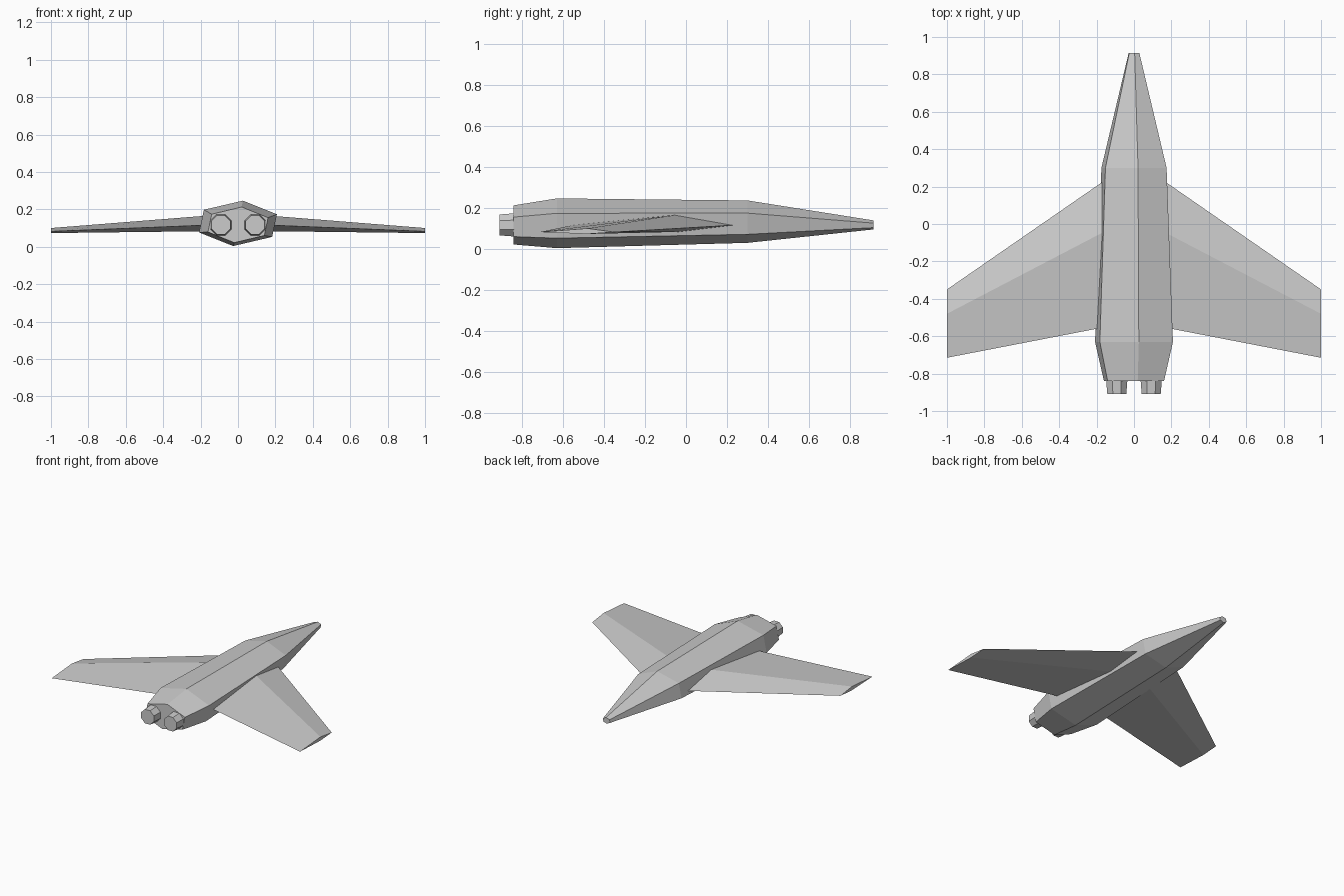
import bpy, bmesh
from math import sin, cos, pi, radians

cube = bpy.data.objects.get("Cube")
if cube:
    bpy.data.objects.remove(cube, do_unlink=True)

hull_grey = bpy.data.materials.new("hull_grey")
hull_grey.use_nodes = True
GREY = (0.6, 0.6, 0.6, 1)
hull_grey.diffuse_color = GREY
hull_grey.node_tree.nodes["Principled BSDF"].inputs["Base Color"].default_value = GREY


def loft(name, rings, mirror=False):
    """Skin a list of equal-sized rings and cap both ends."""
    bm = bmesh.new()
    loops = [[bm.verts.new(p) for p in ring] for ring in rings]
    for a, b in zip(loops, loops[1:]):
        for i in range(len(a)):
            j = (i + 1) % len(a)
            bm.faces.new((a[i], a[j], b[j], b[i]))
    bm.faces.new(loops[0])
    bm.faces.new(loops[-1])
    bmesh.ops.recalc_face_normals(bm, faces=bm.faces)
    mesh = bpy.data.meshes.new(name)
    bm.to_mesh(mesh)
    bm.free()
    mesh.materials.append(hull_grey)
    obj = bpy.data.objects.new(name, mesh)
    bpy.context.collection.objects.link(obj)
    if mirror:
        obj.modifiers.new("Mirror", 'MIRROR')
    return obj


def ring(sides, x, y, z, rx, rz, turn):
    """Elliptical polygon standing across the y axis."""
    angles = [2 * pi * i / sides + turn for i in range(sides)]
    return [(x + rx * sin(a), y, z + rz * cos(a)) for a in angles]


# Fuselage: slightly rolled hexagon, tail to nose (y, z, rx, rz)
STATIONS = [(-0.84, 0.117, 0.175, 0.096), (-0.63, 0.125, 0.227, 0.122),
            (0.30, 0.133, 0.190, 0.104), (0.915, 0.117, 0.031, 0.022)]
loft("fuselage", [ring(6, 0, y, z, rx, rz, radians(6.5))
                  for y, z, rx, rz in STATIONS])

# Engine nozzles: tapered octagons with flat tops
loft("engine_nozzles", [ring(8, 0.092, y, 0.117, r, r, pi / 8)
                        for y, r in ((-0.78, 0.066), (-0.91, 0.055))], mirror=True)

# Swept wings: diamond section (leading edge, ridge, trailing edge, keel)
root = [(0.08, 0.286, 0.119), (0.08, 0.0, 0.173), (0.08, -0.537, 0.119), (0.08, 0.0, 0.084)]
tip = [(1.0, -0.35, 0.082), (1.0, -0.48, 0.10), (1.0, -0.715, 0.082), (1.0, -0.48, 0.073)]
loft("wings", [root, tip], mirror=True)
